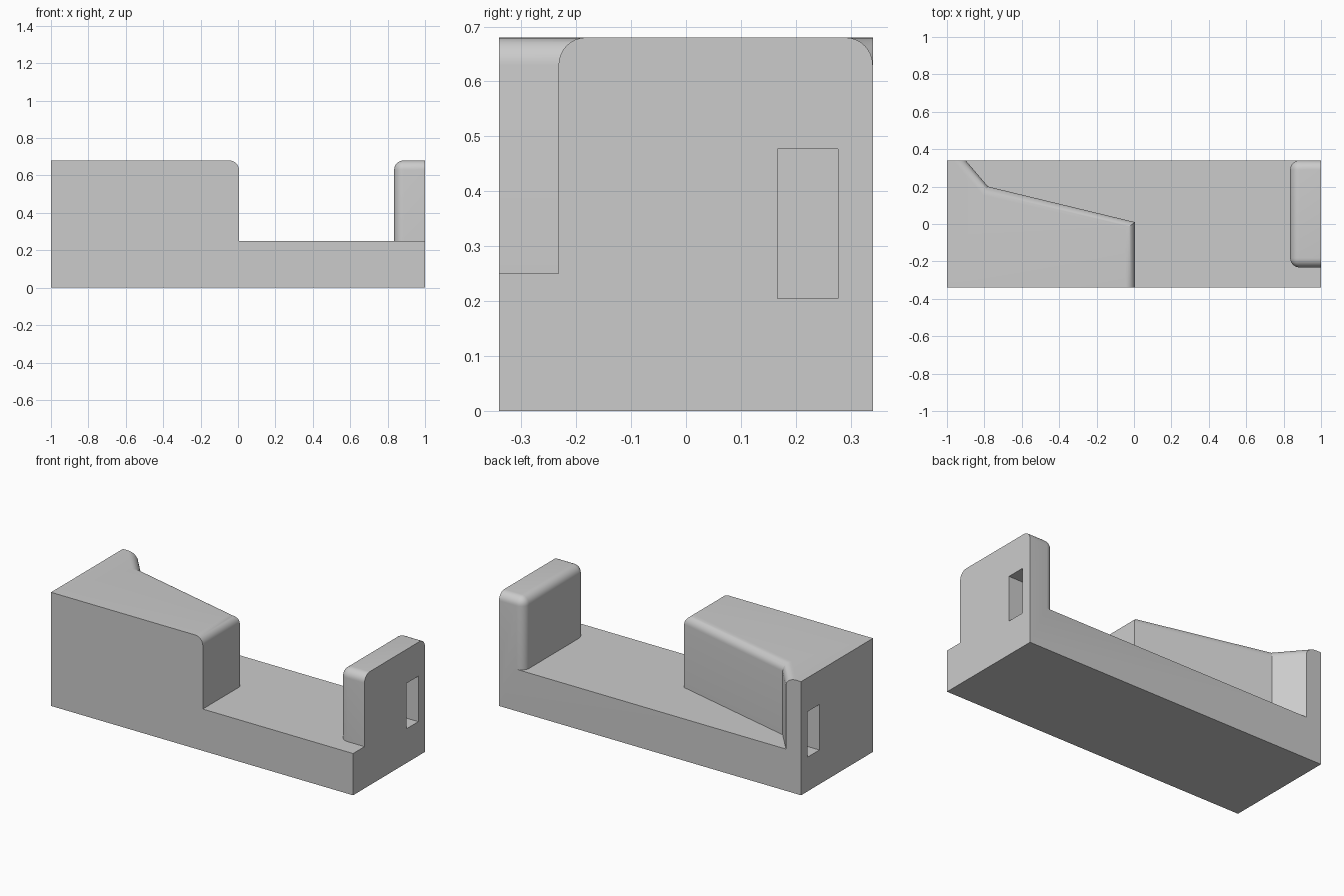
import bpy, bmesh
from math import radians
from mathutils import Vector

cube = bpy.data.objects.get("Cube")
if cube:
    bpy.data.objects.remove(cube, do_unlink=True)

GREY = (0.6, 0.6, 0.6, 1)
mat = bpy.data.materials.new("light_grey")
mat.use_nodes = True
mat.diffuse_color = GREY
mat.node_tree.nodes["Principled BSDF"].inputs["Base Color"].default_value = GREY

HALF_Y, FLOOR, TOP, RADIUS = 0.34, 0.25, 0.68, 0.05


def prism(name, outline, z0, z1, rounded=None):
    """Extrude a counter-clockwise outline; round the edges chosen by the rule."""
    bm = bmesh.new()
    face = bm.faces.new([bm.verts.new((x, y, z0)) for x, y in outline])
    up = bmesh.ops.extrude_face_region(bm, geom=[face])["geom"]
    verts = [v for v in up if isinstance(v, bmesh.types.BMVert)]
    bmesh.ops.translate(bm, vec=(0, 0, z1 - z0), verts=verts)
    bmesh.ops.recalc_face_normals(bm, faces=bm.faces)
    if rounded:
        edges = [e for e in bm.edges if rounded(*[v.co for v in e.verts])]
        bmesh.ops.bevel(bm, geom=edges, offset=RADIUS, offset_type='OFFSET',
                        segments=8, profile=0.5, affect='EDGES')
    mesh = bpy.data.meshes.new(name)
    bm.to_mesh(mesh)
    bm.free()
    mesh.materials.append(mat)
    obj = bpy.data.objects.new(name, mesh)
    bpy.context.collection.objects.link(obj)
    return obj


def rect(x0, x1, y0, y1):
    return [(x0, y0), (x1, y0), (x1, y1), (x0, y1)]


def combine(body, tool, operation):
    tool.hide_render = True
    mod = body.modifiers.new(operation, 'BOOLEAN')
    mod.object, mod.operation, mod.solver = tool, operation, 'EXACT'
    bpy.context.view_layer.objects.active = body
    bpy.ops.object.modifier_apply(modifier=mod.name)
    bpy.data.objects.remove(tool, do_unlink=True)


def block_edge(a, b):
    # top edges facing the open floor
    mid = (a + b) / 2
    on_top = min(a.z, b.z) > TOP - 0.01
    return on_top and mid.x > -0.99 and abs(mid.y) < HALF_Y - 0.01


def wall_edge(a, b):
    # every edge except those on the outer face and on the floor
    mid = (a + b) / 2
    return max(a.x, b.x) < 0.99 and mid.z > FLOOR + 0.01 or \
        min(a.z, b.z) > TOP - 0.01 and mid.x < 0.99


# Base slab
body = prism("stepped_base", rect(-1, 1, -HALF_Y, HALF_Y), 0, FLOOR)

# Tall angled block
block = prism("angled_block",
              [(-1, -HALF_Y), (0.005, -HALF_Y), (0.005, 0.01), (-0.78, 0.2),
               (-0.9, HALF_Y), (-1, HALF_Y)], FLOOR, TOP, block_edge)
combine(body, block, 'UNION')

# Upright end wall
wall = prism("end_wall", rect(0.835, 1, -0.232, HALF_Y), FLOOR, TOP, wall_edge)
combine(body, wall, 'UNION')

# Blind slot in each end
for side in (-1, 1):
    xs = sorted((side * 0.89, side * 1.1))
    slot = prism("slot_cutter", rect(*xs, 0.167, 0.277), 0.205, 0.477)
    combine(body, slot, 'DIFFERENCE')

# Clean up flat faces and shade the rounds smoothly
bm = bmesh.new()
bm.from_mesh(body.data)
bmesh.ops.remove_doubles(bm, verts=bm.verts, dist=0.0002)
bmesh.ops.dissolve_limit(bm, angle_limit=radians(0.5), verts=bm.verts, edges=bm.edges)
bm.to_mesh(body.data)
bm.free()
bpy.ops.object.select_all(action='DESELECT')
body.select_set(True)
bpy.context.view_layer.objects.active = body
bpy.ops.object.shade_smooth_by_angle(angle=radians(25))
